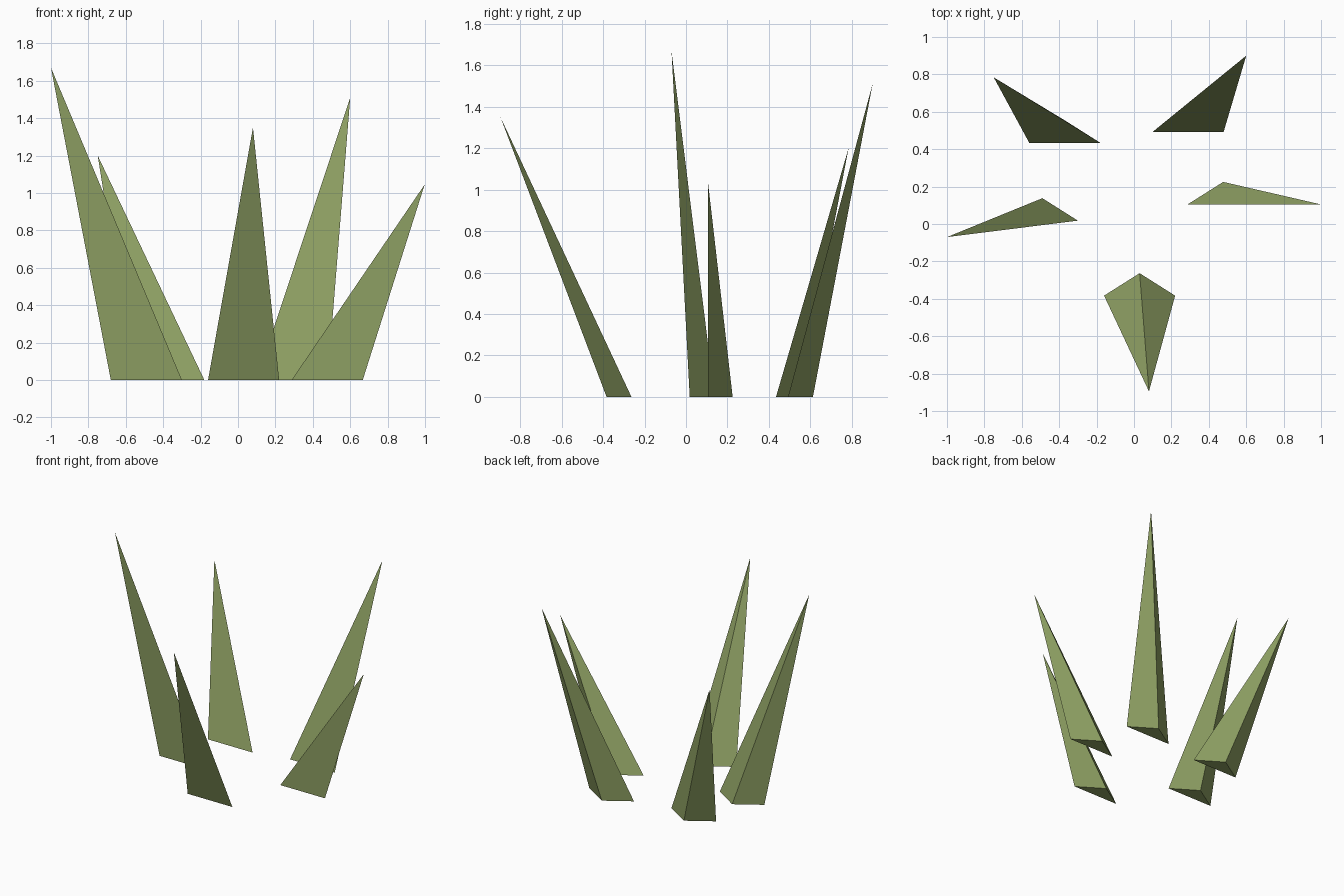
import bpy
import bmesh

cube = bpy.data.objects.get("Cube")
if cube:
    bpy.data.objects.remove(cube, do_unlink=True)

# Single flat green
green = bpy.data.materials.new("grass_green")
green.use_nodes = True
color = (0.27, 0.35, 0.125, 1)
green.diffuse_color = color
shader = next(n for n in green.node_tree.nodes if n.type == 'BSDF_PRINCIPLED')
shader.inputs["Base Color"].default_value = color
shader.inputs["Roughness"].default_value = 0.9

HALF_WIDTH = 0.19
DEPTH = 0.12


def make_blade(name, root, tip):
    """Three-sided spike: flat front edge centred on root, ridge at the back."""
    x, y = root
    bm = bmesh.new()
    left = bm.verts.new((x + HALF_WIDTH, y, 0))
    right = bm.verts.new((x - HALF_WIDTH, y, 0))
    back = bm.verts.new((x, y + DEPTH, 0))
    top = bm.verts.new(tip)
    for corners in ((right, left, top), (left, back, top),
                    (back, right, top), (left, right, back)):
        bm.faces.new(corners)
    bmesh.ops.recalc_face_normals(bm, faces=bm.faces)
    mesh = bpy.data.meshes.new(name)
    bm.to_mesh(mesh)
    bm.free()
    mesh.materials.append(green)
    blade = bpy.data.objects.new(name, mesh)
    bpy.context.collection.objects.link(blade)
    return blade


# Blades leaning outward from the middle of the tuft
make_blade("front_blade", (0.03, -0.383), (0.08, -0.895, 1.35))
make_blade("right_blade", (-0.49, 0.018), (-1.0, -0.07, 1.67))
make_blade("left_blade", (0.477, 0.105), (0.998, 0.105, 1.045))
make_blade("back_left_blade", (0.289, 0.492), (0.60, 0.90, 1.51))
make_blade("back_right_blade", (-0.37, 0.434), (-0.75, 0.784, 1.20))
